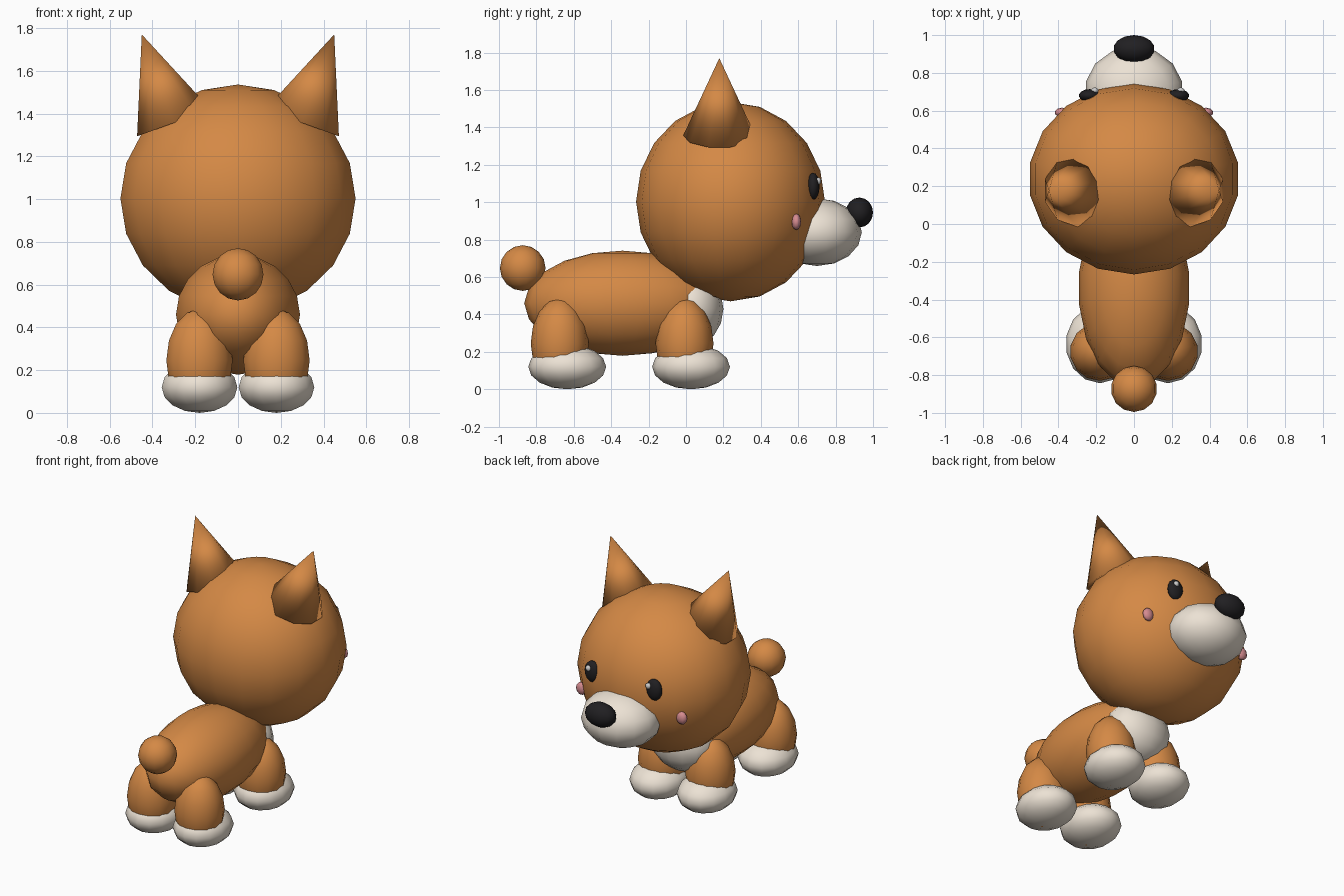
import bpy, bmesh, math
from mathutils import Matrix

if "Cube" in bpy.data.objects:
    bpy.data.objects.remove(bpy.data.objects["Cube"])


def material(name, rgb):
    m = bpy.data.materials.new(name)
    m.diffuse_color = (*rgb, 1)
    m.use_nodes = True
    m.node_tree.nodes["Principled BSDF"].inputs["Base Color"].default_value = m.diffuse_color
    return m


FUR = material("orange_fur", (0.66, 0.25, 0.06))
CREAM = material("cream_fur", (0.84, 0.76, 0.66))
DARK = material("dark", (0.015, 0.014, 0.016))
PINK = material("pink", (0.67, 0.26, 0.28))
WHITE = material("white", (0.9, 0.9, 0.9))


def finish(name, bm, mat):
    bmesh.ops.recalc_face_normals(bm, faces=bm.faces)
    for f in bm.faces:
        f.smooth = True
    mesh = bpy.data.meshes.new(name)
    bm.to_mesh(mesh)
    bm.free()
    mesh.materials.append(mat)
    bpy.context.collection.objects.link(bpy.data.objects.new(name, mesh))


def ball(name, centre, half, mat, segs=14, rings=8):
    """Ellipsoid with the given half sizes; x is widened because a facet edge faces +-x."""
    bm = bmesh.new()
    bmesh.ops.create_uvsphere(bm, u_segments=segs, v_segments=rings, radius=1)
    size = (half[0] / math.cos(math.pi / segs), half[1], half[2], 1)
    bm.transform(Matrix.Translation(centre) @ Matrix.Diagonal(size))
    finish(name, bm, mat)


def ear(name, side):
    """Ten-sided cone leaning outwards."""
    h, r, tilt = 0.44, 0.193, math.radians(20)
    bm = bmesh.new()
    bmesh.ops.create_cone(bm, cap_ends=True, segments=10, radius1=r, radius2=0, depth=h)
    bmesh.ops.remove_doubles(bm, verts=bm.verts, dist=1e-4)
    bm.transform(Matrix.Translation((side * 0.45, 0.178, 1.77))
                 @ Matrix.Rotation(side * tilt, 4, 'Y')
                 @ Matrix.Translation((0, 0, -h / 2)))
    finish(name, bm, FUR)


# Body, chest patch and tail
ball("body", (0, -0.34, 0.46), (0.29, 0.525, 0.281), FUR, 18, 10)
ball("chest", (0, 0.03, 0.43), (0.22, 0.17, 0.2), CREAM)
ball("tail", (0, -0.873, 0.648), (0.119, 0.122, 0.122), FUR)

# Head, muzzle and nose
ball("head", (0, 0.238, 1.003), (0.55, 0.505, 0.533), FUR, 18, 10)
ball("muzzle", (0, 0.70, 0.84), (0.255, 0.24, 0.181), CREAM)
ball("nose", (0, 0.927, 0.945), (0.107, 0.073, 0.08), DARK)

for tag, s in (("left", -1), ("right", 1)):
    # Ears and face details
    ear("ear_" + tag, s)
    ball("eye_" + tag, (s * 0.235, 0.68, 1.085), (0.055, 0.034, 0.072), DARK)
    ball("eye_glint_" + tag, (s * 0.228 + 0.02, 0.706, 1.113), (0.019, 0.017, 0.02), WHITE, 10, 6)
    ball("cheek_" + tag, (s * 0.38, 0.59, 0.895), (0.038, 0.026, 0.043), PINK, 10, 6)
    # Legs and paws
    for end, leg_y, paw_y in (("front", -0.008, 0.027), ("back", -0.675, -0.635)):
        ball(f"{end}_leg_{tag}", (s * 0.18, leg_y, 0.245), (0.155, 0.155, 0.242), FUR)
        ball(f"{end}_paw_{tag}", (s * 0.18, paw_y, 0.12), (0.177, 0.208, 0.12), CREAM)
